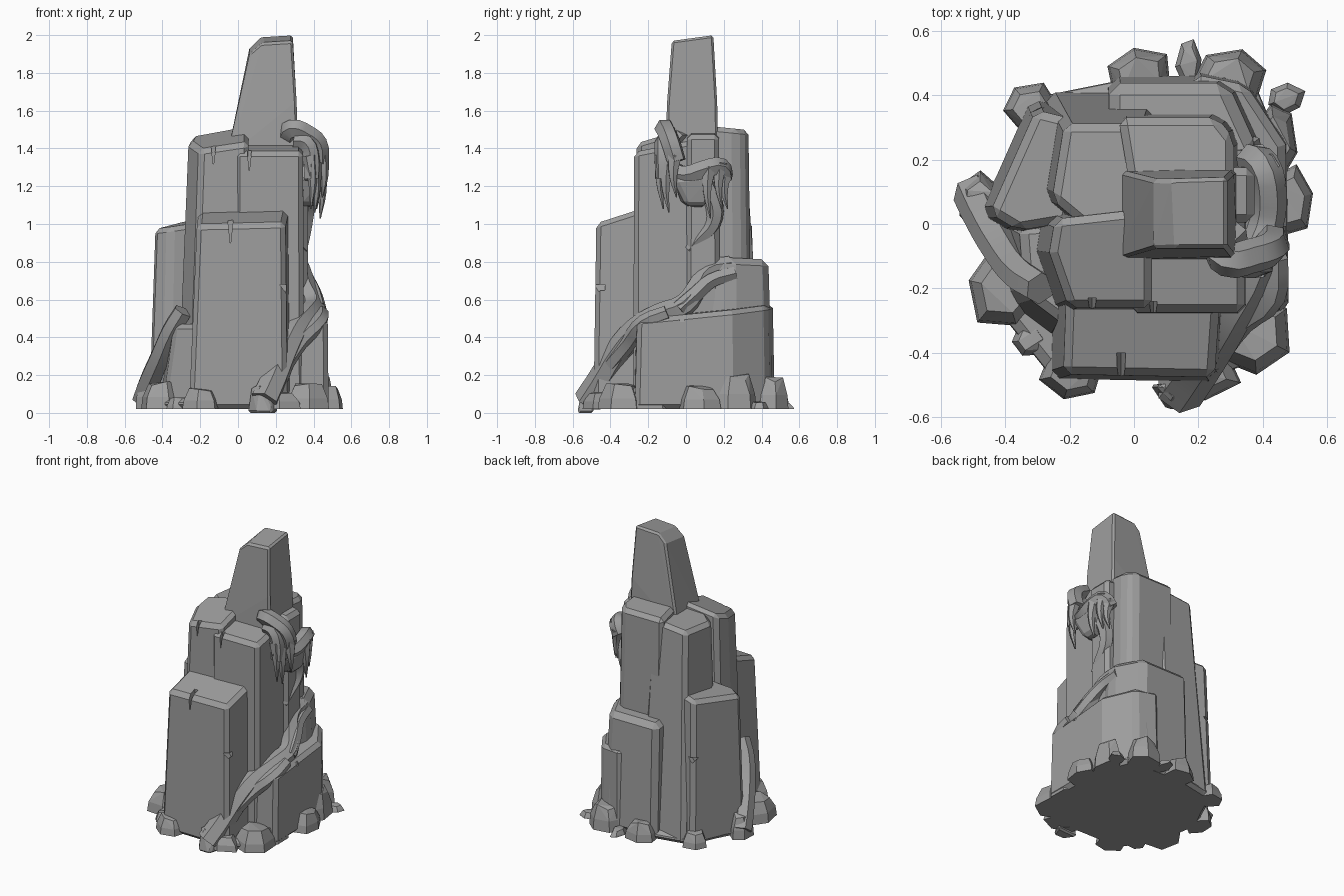
import bpy, bmesh, math, random
from mathutils import Vector

random.seed(4)
old = bpy.data.objects.get("Cube")
if old:
    bpy.data.objects.remove(old, do_unlink=True)

stone = bpy.data.materials.new("grey_stone")
stone.use_nodes = True
GREY = (0.34, 0.34, 0.34, 1)
stone.diffuse_color = GREY
stone.node_tree.nodes["Principled BSDF"].inputs["Base Color"].default_value = GREY


def select_only(ob):
    bpy.ops.object.select_all(action="DESELECT")
    ob.select_set(True)
    bpy.context.view_layer.objects.active = ob


def hull(name, points, bevel=0):
    """Convex chunk of stone with chipped edges."""
    bm = bmesh.new()
    for p in points:
        bm.verts.new(p)
    res = bmesh.ops.convex_hull(bm, input=bm.verts)
    loose = [v for v in res["geom_interior"] if isinstance(v, bmesh.types.BMVert)]
    bmesh.ops.delete(bm, geom=loose, context="VERTS")
    bmesh.ops.dissolve_limit(bm, angle_limit=0.03, verts=bm.verts, edges=bm.edges)
    bmesh.ops.recalc_face_normals(bm, faces=bm.faces)
    me = bpy.data.meshes.new(name)
    bm.to_mesh(me)
    bm.free()
    me.materials.append(stone)
    ob = bpy.data.objects.new(name, me)
    bpy.context.collection.objects.link(ob)
    if bevel:
        mod = ob.modifiers.new("chipped_edges", "BEVEL")
        mod.width, mod.segments = bevel, 1
        mod.limit_method, mod.angle_limit = "ANGLE", math.radians(35)
        select_only(ob)
        bpy.ops.object.modifier_apply(modifier=mod.name)
    return ob


def column(name, outline, z, scale=0.92, tilt=(0, 0), shift=(0, 0), z0=0.02, bevel=0.025):
    """Tapered column: the outline shrinks towards a tilted top."""
    n = len(outline)
    cx, cy = sum(p[0] for p in outline) / n, sum(p[1] for p in outline) / n
    pts = [(x, y, z0) for x, y in outline]
    for x, y in outline:
        dx, dy = (x - cx) * scale, (y - cy) * scale
        pts.append((cx + dx + shift[0], cy + dy + shift[1], z + dx * tilt[0] + dy * tilt[1]))
    return hull(name, pts, bevel)


def rect(x0, x1, y0, y1):
    return [(x0, y0), (x1, y0), (x1, y1), (x0, y1)]


def notch(ob, tip, size):
    """Cut a wedge shaped crack into a stone."""
    t, s = Vector(tip), Vector(size)
    cutter = hull("crack_cutter", [t + Vector((a * s.x, b * s.y, c * s.z))
                  for a, b, c in ((-1, -1, 1), (1, -1, 1), (-1, 1, 1), (1, 1, 1), (0, -1, -1), (0, 1, -1))])
    cutter.hide_render = True
    mod = ob.modifiers.new("crack", "BOOLEAN")
    mod.operation, mod.object = "DIFFERENCE", cutter
    select_only(ob)
    bpy.ops.object.modifier_apply(modifier=mod.name)
    bpy.data.objects.remove(cutter, do_unlink=True)


def root(name, path, radius, taper):
    """Faceted root along a path; taper gives the thickness at start and end."""
    cu = bpy.data.curves.new(name, "CURVE")
    cu.dimensions = "3D"
    cu.bevel_depth, cu.bevel_resolution, cu.resolution_u = radius, 1, 3
    cu.use_fill_caps = True
    sp = cu.splines.new("BEZIER")
    sp.bezier_points.add(len(path) - 1)
    for i, (bp, co) in enumerate(zip(sp.bezier_points, path)):
        bp.co = co
        bp.handle_left_type = bp.handle_right_type = "AUTO"
        t = i / (len(path) - 1)
        bp.radius = taper[0] + (taper[1] - taper[0]) * t
    cu.materials.append(stone)
    ob = bpy.data.objects.new(name, cu)
    bpy.context.collection.objects.link(ob)
    select_only(ob)
    bpy.ops.object.convert(target="MESH")
    bpy.ops.object.shade_smooth_by_angle(angle=math.radians(35))


# Ground slab joining all the columns
column("foundation", [(-.26, -.48), (.25, -.48), (.46, -.4), (.48, .2), (.38, .44),
                      (0, .46), (-.3, .4), (-.48, .06), (-.42, -.28)], 0.08, 0.97)

# Tall columns, from the spire downwards
hull("spire", [(-.06, -.11, 1.35), (.32, -.11, 1.35), (.32, .17, 1.35), (-.06, .17, 1.35),
               (.31, -.1, 1.65), (.31, .165, 1.65),
               (.06, -.075, 1.9), (.06, .14, 1.93), (.13, -.075, 1.96), (.12, .14, 1.99),
               (.29, -.075, 1.97), (.29, .145, 2.0)], 0.012)
centre = column("centre_column", rect(-.02, .35, -.28, .12), 1.42, 0.97, (0, .2))
column("side_column", rect(.1, .365, .0, .18), 1.49, 0.95, (-.15, 0), (.015, 0))
left = column("inner_right_column", [(-.32, -.08), (-.25, -.28), (.05, -.28), (.05, .08), (-.3, .04)],
              1.45, 0.86, (.15, .3), (.035, -.005))
column("back_column", [(0, .05), (.335, .05), (.335, .28), (.28, .35), (-.05, .35)], 1.51, 0.93, (0, -.1), (-.015, -.01))
column("back_inner_column", [(-.32, .1), (-.2, .0), (.08, .0), (.08, .41), (-.27, .41)],
       1.46, 0.76, (.1, 0), (.02, -.045))
front = column("front_column", [(-.26, -.48), (.26, -.49), (.28, -.2), (-.25, -.2)],
               1.04, 0.9, (.03, .32), (.015, .0))
side = column("outer_right_column", [(-.48, .03), (-.38, -.03), (-.2, .0), (-.2, .36), (-.32, .39)],
              1.0, 0.89, (.15, .05), (.015, -.01))
column("low_right_column", [(-.4, -.24), (-.24, -.36), (-.1, -.2), (-.1, .05), (-.42, .03)], 0.47, 0.78, (0, 0), (.03, 0))
column("back_low_column", [(-.08, .15), (.38, .1), (.42, .24), (.32, .46), (-.08, .46)],
       0.82, 0.92, (0, -.05), (-.02, -.01), bevel=.035)
low = column("low_left_column", [(.1, -.28), (.48, -.27), (.475, .25), (.35, .44), (.18, .475)],
             0.54, 0.97, (-.05, .1))

# Cracks in the top rims and edges
notch(front, (-.04, -.44, .96), (.015, .04, .07))
notch(left, (-.13, -.26, 1.37), (.015, .03, .06))
notch(centre, (.06, -.27, 1.35), (.015, .03, .07))
notch(front, (.25, -.46, .66), (.03, .03, .02))
notch(side, (-.3, .36, .6), (.03, .03, .02))
notch(low, (.47, -.02, .52), (.03, .012, .05))

# Broad flat boulders around the foot: x, y, half width, half depth, height
boulders = [(-.19, -.46, .1, .09, .13), (-.32, -.36, .06, .05, .08), (.37, -.34, .12, .13, .15),
            (-.4, -.2, .12, .13, .17), (-.48, .07, .07, .1, .17), (-.32, .36, .09, .08, .12),
            (.02, .46, .1, .09, .14), (.17, .5, .04, .08, .06), (.3, .46, .12, .09, .19),
            (.47, .39, .06, .05, .06), (.48, .07, .08, .11, .14), (.44, .26, .065, .12, .2),
            (.43, -.2, .055, .12, .13), (.2, -.46, .13, .08, .12)]
for i, (x, y, w, d, h) in enumerate(boulders):
    turn = random.uniform(0, 1)
    pts = []
    for k in range(6):
        a = turn + k * math.pi / 3
        r = random.uniform(.93, 1.12)
        for s, z in ((1, .02), (.93, h * .5), (.65, h * random.uniform(.85, 1.05))):
            pts.append((x + math.cos(a) * w * r * s, y + math.sin(a) * d * r * s, z))
    hull(f"boulder_{i + 1}", pts)

# Thick root climbing from the front foot over the low column
root("climbing_root", [(.14, -.52, .06), (.19, -.45, .17), (.25, -.36, .32), (.31, -.26, .44),
                       (.38, -.13, .52), (.4, -.01, .57), (.36, .06, .66), (.33, .12, .75), (.32, .24, .78)],
     0.075, (1.05, .7))
root("root_fork", [(.42, -.04, .55), (.4, .05, .63), (.37, .13, .7), (.35, .26, .74)], 0.05, (1, .8))
root("root_offshoot", [(.24, -.41, .25), (.33, -.3, .38), (.43, -.22, .48), (.44, -.1, .53)], 0.05, (1, .8))
hull("root_foot", [(.05, -.5, .0), (.1, -.575, .0), (.18, -.575, .0), (.21, -.49, .0),
                   (.07, -.5, .14), (.12, -.55, .14), (.2, -.48, .15)], 0.01)

# Root on the other side
root("right_root", [(-.5, .1, .07), (-.47, .03, .16), (-.41, -.08, .3), (-.35, -.16, .44), (-.29, -.2, .54)],
     0.065, (1, .8))

# Hanging root cluster high on the side
root("upper_root", [(.33, .02, .86), (.34, .07, .92), (.35, .14, 1.0), (.36, .15, 1.1), (.37, .08, 1.24)],
     0.05, (.7, 1.1))
root("top_coil", [(.31, -.02, 1.43), (.27, -.07, 1.47), (.29, -.11, 1.505), (.36, -.1, 1.48),
                  (.42, -.08, 1.43), (.43, -.05, 1.33)], 0.062, (.9, .85))
root("inner_coil", [(.3, -.11, 1.44), (.36, -.12, 1.43), (.39, -.12, 1.35), (.39, -.12, 1.24)], 0.055, (.9, .8))
root("cross_root", [(.38, -.08, 1.28), (.41, .0, 1.26), (.42, .1, 1.29), (.4, .18, 1.3), (.36, .2, 1.24)],
     0.06, (.9, .9))
hull("root_knot", [(.32, -.08, 1.26), (.45, -.07, 1.24), (.46, .14, 1.26), (.32, .16, 1.28),
                   (.33, -.02, 1.1), (.42, .0, 1.1), (.42, .11, 1.1), (.33, .1, 1.08)], 0.02)

# Thin strands dripping off the cluster: x, y, top, bottom
strands = [(.38, -.13, 1.36, 1.08), (.4, -.1, 1.32, 1.06), (.44, -.06, 1.36, 1.14),
           (.43, .12, 1.3, 1.03), (.41, .18, 1.32, 1.08), (.38, .21, 1.28, 1.08)]
for i, (x, y, top, bottom) in enumerate(strands):
    mid = (top + bottom) / 2
    root(f"strand_{i + 1}", [(x, y, top), (x + .015, y - .008, mid), (x + .005, y + .01, bottom)], 0.038, (1.1, .1))
